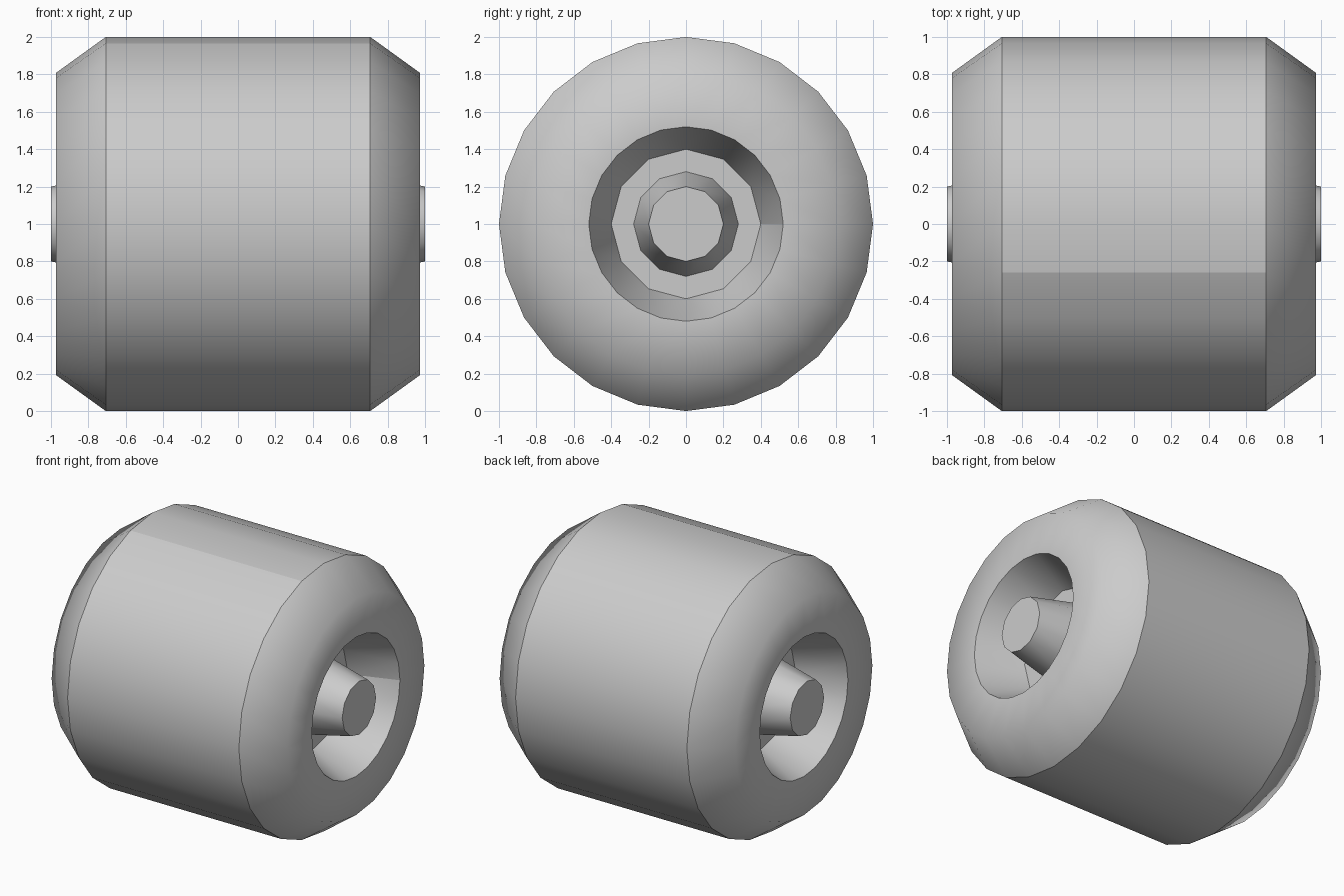
import bpy, bmesh
from math import sin, cos, tau

if "Cube" in bpy.data.objects:
    bpy.data.objects.remove(bpy.data.objects["Cube"])

AXLE_Z = 1.0


def ring(bm, x, r, n):
    return [bm.verts.new((x, r * cos(tau * i / n), AXLE_Z + r * sin(tau * i / n)))
            for i in range(n)]


def bridge(bm, a, b):
    n = len(a)
    for i in range(n):
        j = (i + 1) % n
        bm.faces.new((a[i], a[j], b[j], b[i]))


def sharpen(bm, loop):
    n = len(loop)
    for i in range(n):
        e = bm.edges.get((loop[i], loop[(i + 1) % n]))
        if e:
            e.smooth = False


def finish(bm, name):
    bmesh.ops.recalc_face_normals(bm, faces=bm.faces)
    for f in bm.faces:
        f.smooth = True
    me = bpy.data.meshes.new(name)
    bm.to_mesh(me)
    bm.free()
    ob = bpy.data.objects.new(name, me)
    bpy.context.collection.objects.link(ob)


# Wheel: tread, shoulders, recessed sockets and tapered hubs in one closed shell
bm = bmesh.new()
tread = {}
for s in (-1, 1):
    edge = ring(bm, s * 0.707, 1.0, 24)
    shoulder = ring(bm, s * 0.973, 0.808, 24)
    mouth = ring(bm, s * 0.973, 0.52, 24)
    floor = ring(bm, s * 0.63, 0.40, 12)
    base = ring(bm, s * 0.63, 0.28, 12)
    tip = ring(bm, s * 1.0, 0.20, 12)
    tread[s] = edge

    # Shoulder and side face
    bridge(bm, edge, shoulder)
    bridge(bm, shoulder, mouth)

    # Socket wall narrows from 24 sides to 12
    for i in range(12):
        j = (i + 1) % 12
        a, m, b = mouth[2 * i], mouth[2 * i + 1], mouth[2 * j]
        bm.faces.new((floor[i], a, m))
        bm.faces.new((floor[i], m, floor[j]))
        bm.faces.new((floor[j], m, b))

    # Socket floor, tapered hub and flat hub end
    bridge(bm, floor, base)
    bridge(bm, base, tip)
    bm.faces.new(tip)
    for loop in (edge, mouth, floor, base, tip):
        sharpen(bm, loop)
    # Seam in the socket wall
    bm.edges.get((floor[0], mouth[0])).smooth = False

bridge(bm, tread[-1], tread[1])
# Seam along the tread
bm.edges.get((tread[-1][7], tread[1][7])).smooth = False
finish(bm, "wheel")
